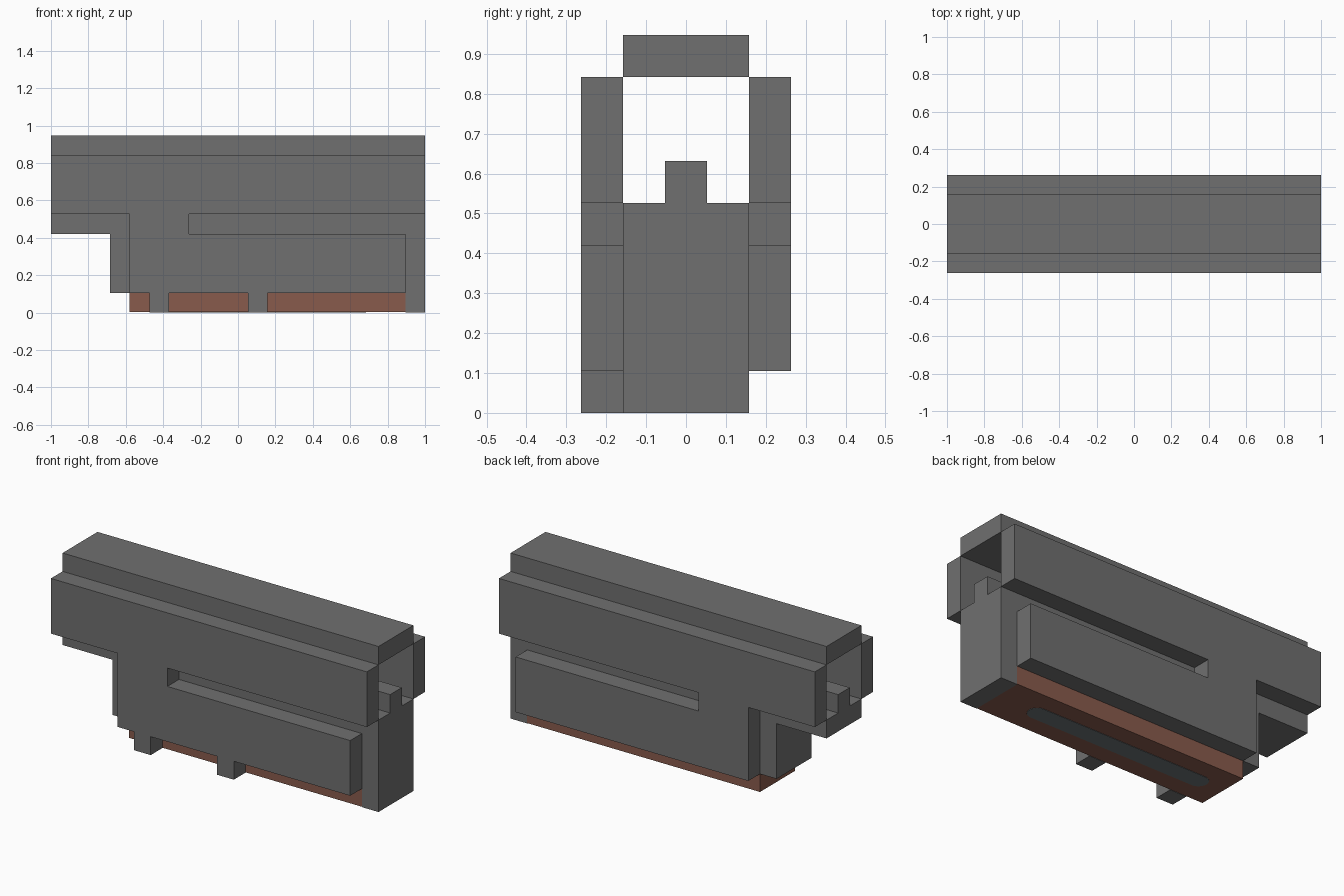
import bpy, bmesh, math

cube = bpy.data.objects.get("Cube")
if cube:
    bpy.data.objects.remove(cube, do_unlink=True)

U = 1 / 19  # modelling unit


def material(name, rgb):
    m = bpy.data.materials.new(name)
    m.use_nodes = True
    m.diffuse_color = (*rgb, 1)
    m.node_tree.nodes["Principled BSDF"].inputs["Base Color"].default_value = (*rgb, 1)
    return m


grey = material("metal grey", (0.162, 0.162, 0.162))
brown = material("red brown", (0.25, 0.105, 0.073))
cool = material("cool grey", (0.15, 0.172, 0.18))


def extrude(name, outline, start, depth, mat):
    """Extrude a flat outline of 3D points along the depth vector."""
    bm = bmesh.new()
    face = bm.faces.new([bm.verts.new([c * U for c in p]) for p in outline(start)])
    new = bmesh.ops.extrude_face_region(bm, geom=[face])["geom"]
    bmesh.ops.translate(bm, vec=[d * U for d in depth],
                        verts=[g for g in new if isinstance(g, bmesh.types.BMVert)])
    bmesh.ops.recalc_face_normals(bm, faces=bm.faces)
    mesh = bpy.data.meshes.new(name)
    bm.to_mesh(mesh)
    bm.free()
    mesh.materials.append(mat)
    obj = bpy.data.objects.new(name, mesh)
    bpy.context.collection.objects.link(obj)
    return obj


def side_profile(name, points, y0, y1, mat):
    return extrude(name, lambda y: [(x, y, z) for x, z in points], y0, (0, y1 - y0, 0), mat)


def box(name, x0, x1, y0, y1, z0, z1, mat):
    return side_profile(name, [(x0, z0), (x1, z0), (x1, z1), (x0, z1)], y0, y1, mat)


# Central body with stepped underside and a downturned end
side_profile("body", [(-19, 10), (-19, 8), (-13, 8), (-13, 2), (17, 2),
                      (17, 0), (19, 0), (19, 10)], -3, 3, grey)
box("centre_rail", -19, 19, -1, 1, 10, 12, grey)
box("top_bar", -19, 19, -3, 3, 16, 18, grey)

# Matching side plates, each with a long open slot
plate = [(-19, 16), (-19, 10), (-11, 10), (-11, 2), (17, 2), (17, 8),
         (-5, 8), (-5, 10), (19, 10), (19, 16)]
for name, y0, y1 in (("front_plate", -5, -3), ("back_plate", 3, 5)):
    side_profile(name, plate, y0, y1, grey)

# Feet under the front plate
for name, x in (("foot_right", -9), ("foot_left", 1)):
    box(name, x, x + 2, -5, -3, 0, 2, grey)

# Coloured sole with a rounded strip on its underside
box("sole", -11, 17, -3, 3, 0.04, 2, brown)
steps = 12
arc = [math.pi * i / steps - math.pi / 2 for i in range(steps + 1)]
strip = [(12 + math.cos(a), math.sin(a)) for a in arc]
strip += [(-8 - math.cos(a), -math.sin(a)) for a in arc]
extrude("sole_strip", lambda z: [(x, y, z) for x, y in strip], 0, (0, 0, 0.08), cool)
